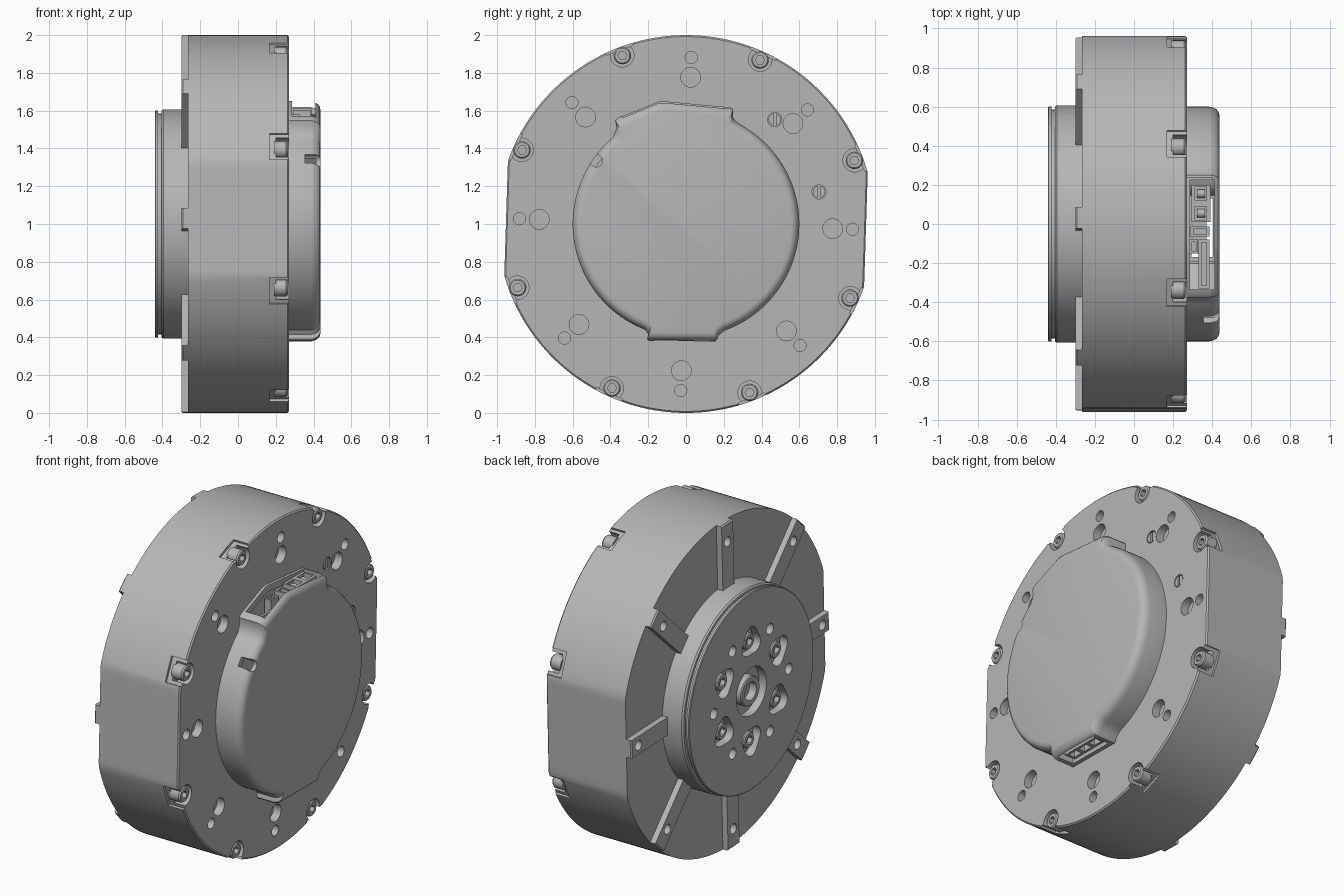
import bpy, bmesh
from math import sin, cos, pi, radians, asin
from mathutils import Matrix

if "Cube" in bpy.data.objects:
    bpy.data.objects.remove(bpy.data.objects["Cube"])

metal = bpy.data.materials.new("grey_metal")
GREY = (0.47, 0.47, 0.47, 1)
metal.use_nodes = True
metal.diffuse_color = GREY
metal.node_tree.nodes["Principled BSDF"].inputs["Base Color"].default_value = GREY

TILT = -1.8          # whole casing is turned slightly about its axis
AXIS_Z = 1.0


def polar(r, deg):
    a = radians(deg)
    return (r * cos(a), r * sin(a))


def arc(r, a0, a1, n=48):
    return [polar(r, a0 + (a1 - a0) * i / n) for i in range(n + 1)]


def circle(r, n=32):
    return [polar(r, 360 * i / n) for i in range(n)]


def box(y0, y1, z0, z1):
    return [(y0, z0), (y1, z0), (y1, z1), (y0, z1)]


def turned(pts, deg):
    c, s = cos(radians(deg)), sin(radians(deg))
    return [(y * c - z * s, y * s + z * c) for y, z in pts]


def solid(pts, layers, at=(0, 0)):
    """Outline in the y-z plane, stacked along x; each layer is (x, scale)."""
    return pts, layers, at


def straight(pts, x0, x1, at=(0, 0)):
    return solid(pts, [(x0, 1), (x1, 1)], at)


def make(name, solids):
    bm = bmesh.new()
    for pts, layers, (cy, cz) in solids:
        rings = [[bm.verts.new((x, cy + y * s, cz + z * s + AXIS_Z)) for y, z in pts]
                 for x, s in layers]
        bm.faces.new(rings[0])
        bm.faces.new(rings[-1])
        n = len(pts)
        for a, b in zip(rings, rings[1:]):
            for i in range(n):
                bm.faces.new((a[i], a[(i + 1) % n], b[(i + 1) % n], b[i]))
    bmesh.ops.recalc_face_normals(bm, faces=bm.faces)
    me = bpy.data.meshes.new(name)
    bm.to_mesh(me)
    bm.free()
    ob = bpy.data.objects.new(name, me)
    bpy.context.collection.objects.link(ob)
    me.materials.append(metal)
    return ob


def activate(ob):
    bpy.ops.object.select_all(action='DESELECT')
    ob.select_set(True)
    bpy.context.view_layer.objects.active = ob


def cut(ob, solids):
    cutter = make("cutter", solids)
    mod = ob.modifiers.new("cut", 'BOOLEAN')
    mod.operation, mod.solver, mod.object = 'DIFFERENCE', 'EXACT', cutter
    activate(ob)
    bpy.ops.object.modifier_apply(modifier=mod.name)
    bpy.data.objects.remove(cutter)


def smooth(ob):
    activate(ob)
    bpy.ops.object.shade_smooth_by_angle(angle=radians(32))


spokes = [45 * k + TILT for k in range(8)]
screws = [a + 22.5 for a in spokes]

# Casing: round drum with two flat sides
FLAT = 0.953
outline = [(max(-FLAT, min(FLAT, y)), z) for y, z in circle(1, 180)]
casing = make("casing", [solid(turned(outline, TILT),
              [(-0.30, .992), (-0.292, 1), (0.262, 1), (0.27, .992)])])

# Rear recesses, leaving eight radial ribs
W = 0.055


def recess(a):
    def side(r):
        return 22.5 - asin(W / r) * 180 / pi
    s0, s1 = side(.55), side(1.1)
    return [polar(.55, a - s0), polar(1.1, a - s1), polar(1.3, a),
            polar(1.1, a + s1), polar(.55, a + s0)]


cut(casing, [straight(recess(a), -0.4, -0.265) for a in screws])
cut(casing, [straight(circle(.03, 20), -0.4, -0.2, polar(.885, a)) for a in spokes])

# Front plate holes
cut(casing, [straight(circle(.052), .22, .4, polar(.777, a)) for a in spokes]
    + [straight(circle(.032, 24), .2, .4, polar(.882, a)) for a in spokes])

# Screw seats on the front rim
cut(casing, [straight(turned(box(.984, 1.1, -.075, .075), a), .168, .4) for a in screws])
cut(casing, [straight(circle(.062), .2, .4, polar(.955, a)) for a in screws])

# Two slotted pins in the front plate
pins = [(.47, .553), (.704, .17)]
cut(casing, [straight(circle(.037), .25, .4, p) for p in pins])
smooth(casing)
slotted = make("slotted_pins", [straight(circle(.033), .24, .268, p) for p in pins])
cut(slotted, [straight(box(-.008, .008, -.05, .05), .256, .3, p) for p in pins])
smooth(slotted)

# Rim screws with hexagon sockets
rim = make("rim_screws", [solid(circle(.046), [(.19, 1), (.255, 1), (.264, .85)],
           polar(.953, a)) for a in screws])
cut(rim, [straight(circle(.024, 6), .235, .3, polar(.953, a)) for a in screws])
smooth(rim)

# Front cover: round shell with a shoulder above and a foot below
cover_line = (arc(.6, -70, 58)
              + [(.262, .545), (.25, .565), (.25, .605), (.238, .617), (-.12, .65), (-.15, .647),
                 (-.36, .562), (-.375, .548), (-.368, .51)]
              + arc(.6, 130, 249)
              + [(-.2, -.585), (-.206, -.61), (-.2, -.618), (.155, -.622), (.163, -.615),
                 (.172, -.59)])
cover = make("front_cover", [solid(cover_line, [(.265, 1), (.385, 1), (.405, .993),
             (.422, .977), (.433, .955), (.437, .925)])])
cut(cover, [solid(cover_line, [(.272, .94), (.412, .94)])])
cut(cover, [straight(box(-.335, .225, .45, .75), .287, .411),
            straight(box(-.17, .13, -.75, -.45), .295, .405)])
cut(cover, [straight(circle(.033, 24), .355, .5, (-.475, .335))])
smooth(cover)

# Connectors inside the cover openings
plug = make("top_plug", [straight(box(.01, .2, .47, .615), .295, .39)])
signal = make("signal_plug", [straight(box(-.065, -.012, .47, .6), .29, .385)])
sensor = make("sensor_plug", [straight(box(-.15, -.08, .45, .58), .285, .328)])
cable = make("ribbon_socket", [straight(box(-.33, -.08, .42, .53), .33, .385)])
lower = make("lower_plug", [straight(box(-.15, .11, -.6, -.48), .3, .37)])


def sockets(ob, ys, w, x0, x1, z0, z1):
    cut(ob, [straight(box(y - w, y + w, z0, z1), x0, x1) for y in ys])
    smooth(ob)


sockets(plug, (.055, .155), .035, .312, .372, .58, .7)
sockets(signal, (-.038,), .015, .305, .37, .57, .7)
sockets(sensor, (-.115,), .022, .295, .318, .55, .7)
sockets(cable, (-.205,), .11, .345, .37, .5, .7)
sockets(lower, (-.105, -.02, .065), .03, .315, .355, -.7, -.53)
pins_ob = make("plug_pins", [solid(circle(.022, 16), [(x - .02, 1), (x + .02, 1)], (y, .585))
               for y in (.055, .155) for x in (.342,)])
smooth(pins_ob)

# Output hub with a grooved edge
hub = make("output_hub", [solid(circle(1, 128), [(-.25, .607), (-.395, .607), (-.405, .6),
           (-.405, .585), (-.423, .585), (-.423, .6), (-.436, .6), (-.44, .595)])])
hexes = [30 + 60 * k for k in range(6)]
pocket = [polar(.084 * (1 + .12 * cos(radians(3 * t))), t) for t in range(0, 360, 10)]
cut(hub, [straight(turned(pocket, a), -.5, -.39, polar(.3, a)) for a in hexes]
    + [straight(circle(.033, 24), -.5, -.38, polar(.36, a + 30)) for a in hexes]
    + [straight(circle(.145, 48), -.5, -.39)])
smooth(hub)

# Hub screws and centre bushing
bolts = make("hub_screws", [solid(circle(.05), [(-.38, 1), (-.42, 1), (-.427, .88)],
             polar(.3, a)) for a in hexes])
cut(bolts, [straight(circle(.028, 6), -.5, -.4, polar(.3, a)) for a in hexes])
smooth(bolts)
bushing = make("centre_bushing", [solid(circle(.09, 48), [(-.38, 1), (-.43, 1), (-.436, .93)])])
cut(bushing, [straight(circle(.055), -.5, -.385)])
smooth(bushing)
